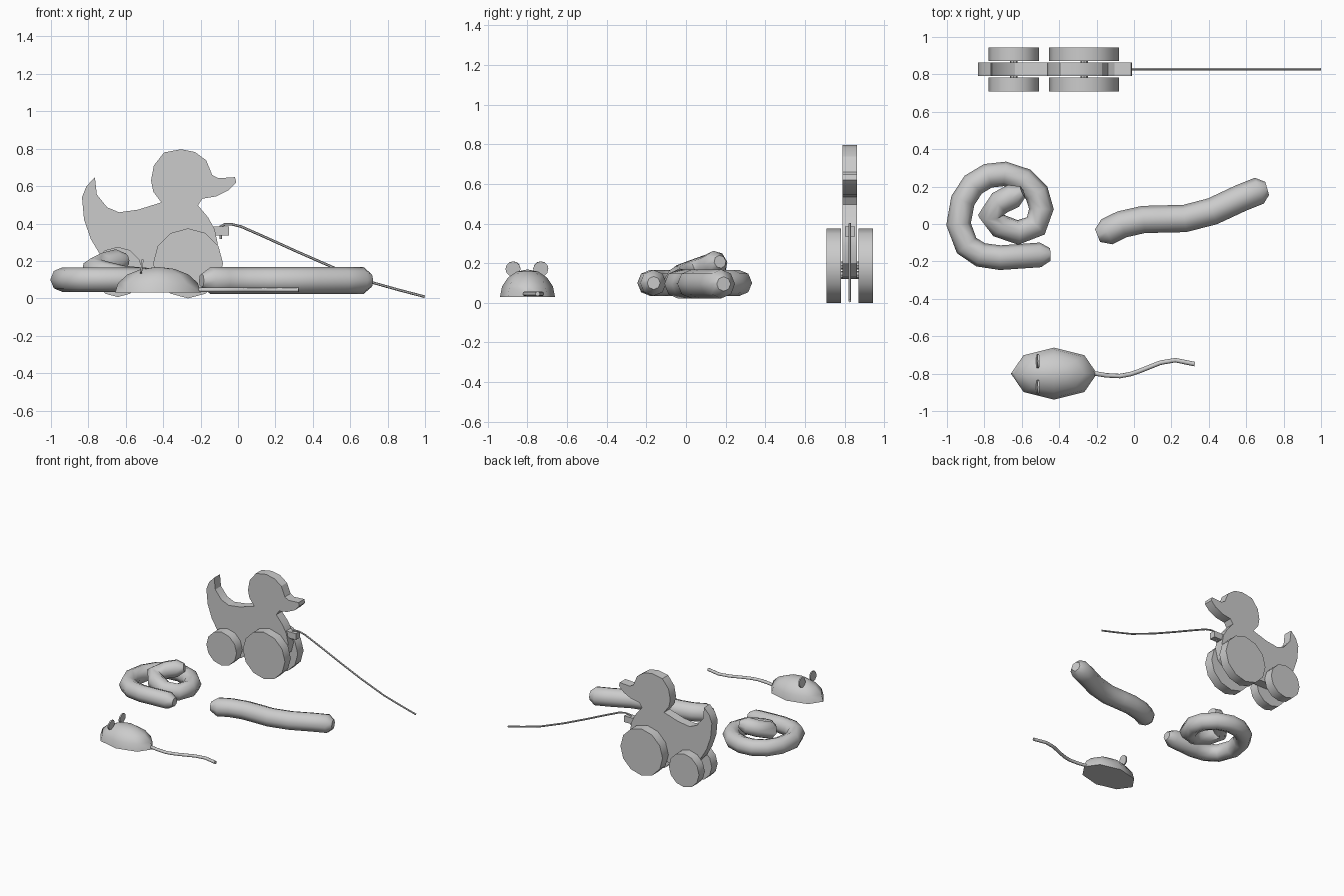
import bpy, bmesh, math
from mathutils import Matrix, Vector

if "Cube" in bpy.data.objects:
    bpy.data.objects.remove(bpy.data.objects["Cube"])

DUCK_Y = 0.827


def finish(bm, name, smooth=None):
    bmesh.ops.recalc_face_normals(bm, faces=bm.faces)
    me = bpy.data.meshes.new(name)
    bm.to_mesh(me)
    bm.free()
    ob = bpy.data.objects.new(name, me)
    bpy.context.collection.objects.link(ob)
    if smooth:
        bpy.ops.object.select_all(action='DESELECT')
        ob.select_set(True)
        bpy.context.view_layer.objects.active = ob
        bpy.ops.object.shade_smooth_by_angle(angle=math.radians(smooth))
    return ob


def disc(name, center, radius, depth, axis, sides=12, tilt=0.0):
    """Cylinder along x or y with a vertex at the top."""
    bm = bmesh.new()
    bmesh.ops.create_cone(bm, cap_ends=True, segments=sides, radius1=radius, radius2=radius, depth=depth)
    turn = Matrix.Rotation(math.pi / 2, 4, 'X' if axis == 'Y' else 'Y')
    bmesh.ops.transform(bm, matrix=Matrix.Translation(center) @ Matrix.Rotation(tilt, 4, 'Y') @ turn, verts=bm.verts)
    return finish(bm, name, 40)


def tube(name, pts, radius, resolution=2, ends=1.0):
    """Round tube along a path; ends < 1 tapers the two end rings."""
    cu = bpy.data.curves.new(name, 'CURVE')
    cu.dimensions = '3D'
    cu.bevel_depth = radius
    cu.bevel_resolution = resolution
    cu.use_fill_caps = True
    sp = cu.splines.new('POLY')
    sp.points.add(len(pts) - 1)
    for p, co in zip(sp.points, pts):
        p.co = (*co, 1)
    sp.points[0].radius = sp.points[-1].radius = ends
    ob = bpy.data.objects.new(name, cu)
    bpy.context.collection.objects.link(ob)
    bpy.ops.object.select_all(action='DESELECT')
    ob.select_set(True)
    bpy.context.view_layer.objects.active = ob
    bpy.ops.object.convert(target='MESH')
    bpy.ops.object.shade_smooth_by_angle(angle=math.radians(50))


def plate(name, profile, y, width, smooth=None):
    """Extrude an x/z outline along y."""
    bm = bmesh.new()
    face = bm.faces.new([bm.verts.new((x, y - width / 2, z)) for x, z in profile])
    ext = bmesh.ops.extrude_face_region(bm, geom=[face])
    moved = [v for v in ext['geom'] if isinstance(v, bmesh.types.BMVert)]
    bmesh.ops.translate(bm, vec=(0, width, 0), verts=moved)
    return finish(bm, name, smooth)


# Pull-along duck: flat body
plate("duck_body", [
    (-.765, .647), (-.755, .555), (-.70, .487), (-.636, .46), (-.535, .474), (-.41, .513),
    (-.453, .57), (-.465, .63), (-.45, .71), (-.395, .78), (-.305, .797), (-.23, .782),
    (-.17, .738), (-.138, .66), (-.105, .642), (-.016, .648), (-.01, .62), (-.05, .578),
    (-.118, .545), (-.19, .533), (-.214, .497), (-.16, .433), (-.125, .37), (-.108, .29),
    (-.13, .2), (-.2, .135), (-.3, .12), (-.6, .125), (-.68, .17), (-.735, .23),
    (-.786, .315), (-.823, .42), (-.834, .54), (-.81, .6)], DUCK_Y, .073, 30)

# Wheels and axles
for label, x, r in (("front", -.267, .187), ("rear", -.643, .134)):
    z = .187 if label == "front" else .141
    disc(label + "_axle", (x, DUCK_Y, z), .02, .2, 'Y', 8)
    for side, s in (("near", -1), ("far", 1)):
        disc(f"{label}_wheel_{side}", (x, DUCK_Y + s * .081, z), r, .074, 'Y')

# Hitch block and pull cord
plate("hitch_block", [(-.15, .335), (-.048, .335), (-.048, .385), (-.15, .385)], DUCK_Y, .05)
tube("pull_cord", [(x, DUCK_Y, z) for x, z in (
    (-.092, .317), (-.092, .385), (-.07, .396), (-.037, .397), (.016, .384), (.13, .334),
    (.32, .248), (.51, .165), (.717, .085), (.86, .045), (.998, .009))], .007, 1)

# Coiled rope toy with raised inner end
tube("coiled_tube", [
    (-.447, -.163, .1), (-.5, -.165, .1), (-.715, -.18, .1), (-.82, -.165, .1), (-.895, -.115, .1),
    (-.938, 0, .1), (-.915, .125, .1), (-.86, .21, .1), (-.78, .258, .1), (-.69, .268, .1),
    (-.59, .235, .1), (-.52, .165, .1), (-.495, .08, .1), (-.525, -.01, .1),
    (-.62, -.045, .11), (-.72, -.01, .135), (-.77, .045, .155), (-.715, .115, .18),
    (-.645, .15, .198), (-.595, .172, .207)], .066, 2, .5)

# Wavy stick
tube("wavy_stick", [
    (-.195, -.062, .095), (-.145, -.042, .095), (-.065, -.002, .095), (.05, .024, .095), (.16, .027, .095),
    (.27, .029, .095), (.42, .068, .095), (.57, .138, .095), (.67, .178, .095), (.712, .19, .095)],
    .073, 2, .5)

# Mouse: half ellipsoid with closed flat base
bm = bmesh.new()
bmesh.ops.create_uvsphere(bm, u_segments=8, v_segments=8, radius=1)
bmesh.ops.bisect_plane(bm, geom=bm.verts[:] + bm.edges[:] + bm.faces[:], dist=1e-4,
                       plane_co=(0, 0, 0), plane_no=(0, 0, -1), clear_outer=True)
bmesh.ops.holes_fill(bm, edges=[e for e in bm.edges if e.is_boundary])
bmesh.ops.transform(bm, matrix=Matrix.Translation((-.428, -.8, .03)) @ Matrix.Diagonal((.23, .139, .138, 1)),
                    verts=bm.verts)
finish(bm, "mouse_body", 60)
for side, s in (("left", -1), ("right", 1)):
    disc("mouse_ear_" + side, (-.514, -.803 + s * .07, .171), .038, .01, 'X', 12, .12)
tube("mouse_tail", [(x, y, .045) for x, y in (
    (-.22, -.797), (-.15, -.809), (-.075, -.813), (-.02, -.803), (.03, -.786), (.14, -.742),
    (.22, -.728), (.325, -.749))], .012, 2)
